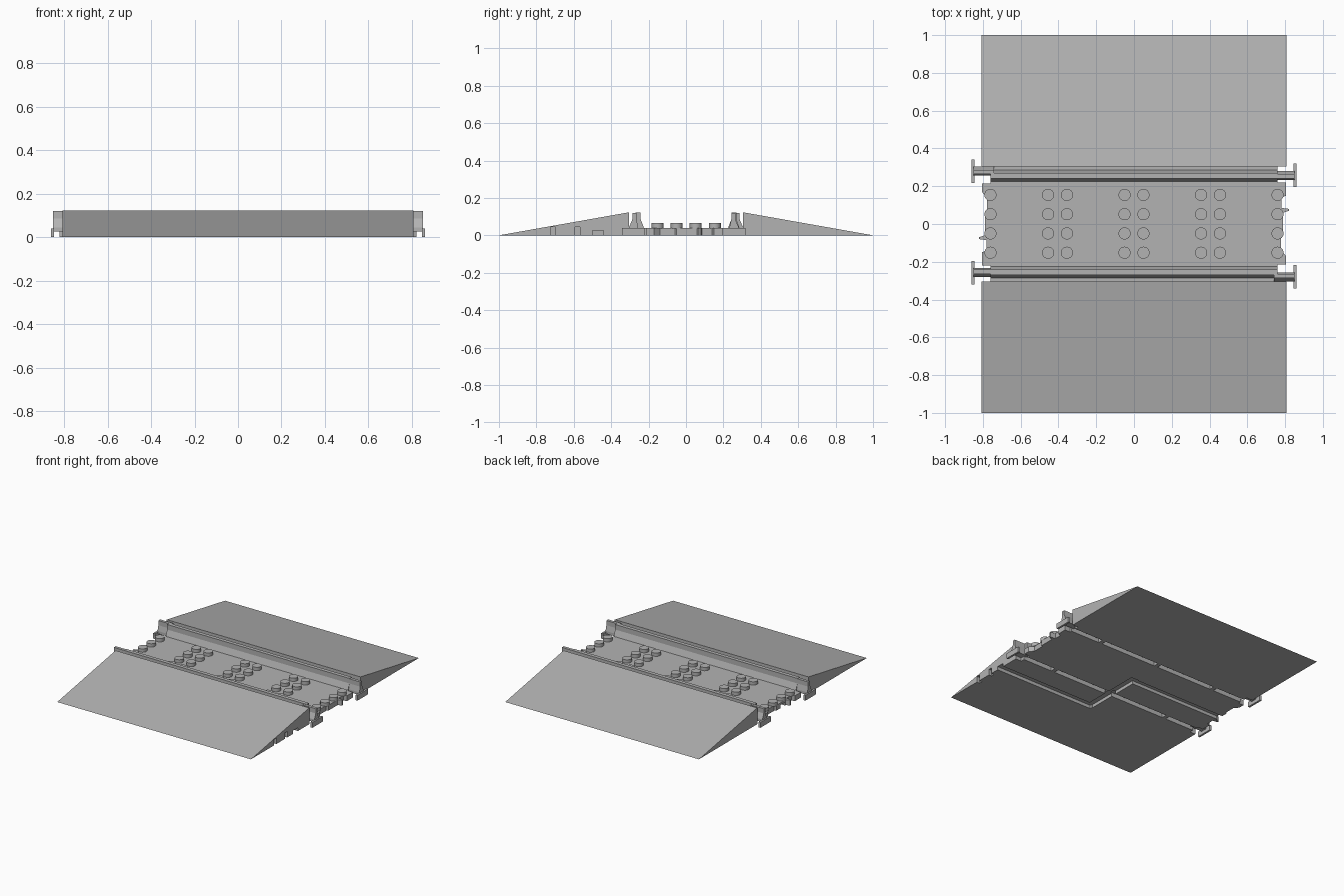
import bpy, bmesh, math
from mathutils import Matrix, Vector

cube = bpy.data.objects.get("Cube")
if cube:
    bpy.data.objects.remove(cube, do_unlink=True)

grey = bpy.data.materials.new("mid grey plastic")
grey.use_nodes = True
colour = (0.45, 0.45, 0.45, 1)
grey.diffuse_color = colour
grey.node_tree.nodes["Principled BSDF"].inputs["Base Color"].default_value = colour

half_turn = Matrix.Rotation(math.pi, 4, "Z")


def finish(name, bm):
    bmesh.ops.recalc_face_normals(bm, faces=bm.faces[:])
    mesh = bpy.data.meshes.new(name)
    bm.to_mesh(mesh)
    bm.free()
    mesh.materials.append(grey)
    obj = bpy.data.objects.new(name, mesh)
    bpy.context.collection.objects.link(obj)
    return obj


def prism(name, outline, lo, hi, axis="x"):
    """Extrude a (y, z) outline along x, or an (x, y) outline along z."""
    bm = bmesh.new()
    if axis == "x":
        verts = [bm.verts.new((lo, a, b)) for a, b in outline]
        step = Vector((hi - lo, 0, 0))
    else:
        verts = [bm.verts.new((a, b, lo)) for a, b in outline]
        step = Vector((0, 0, hi - lo))
    face = bm.faces.new(verts)
    new = bmesh.ops.extrude_face_region(bm, geom=[face])["geom"]
    bmesh.ops.translate(bm, vec=step, verts=[v for v in new if isinstance(v, bmesh.types.BMVert)])
    return finish(name, bm)


def box(name, x0, x1, y0, y1, z0, z1):
    return prism(name, [(y0, z0), (y1, z0), (y1, z1), (y0, z1)], x0, x1)


def turned_copy(obj, name):
    mesh = obj.data.copy()
    mesh.transform(half_turn)
    copy = bpy.data.objects.new(name, mesh)
    bpy.context.collection.objects.link(copy)
    return copy


def carve(obj, cutters):
    for cutter in cutters:
        cutter.hide_render = True
        mod = obj.modifiers.new("groove", "BOOLEAN")
        mod.operation = "DIFFERENCE"
        mod.solver = "EXACT"
        mod.object = cutter
    bpy.context.view_layer.update()
    graph = bpy.context.evaluated_depsgraph_get()
    carved = bpy.data.meshes.new_from_object(obj.evaluated_get(graph))
    obj.modifiers.clear()
    obj.data = carved


# Approach ramps
ramp_outline = [(0.305, 0), (1, 0), (0.305, 0.123)]
back_ramp = prism("back_ramp", ramp_outline, -0.808, 0.808)
front_ramp = turned_copy(back_ramp, "front_ramp")

# Track bed with keyed ends
key = [(0.805, -0.215), (0.805, -0.17), (0.778, -0.14), (0.778, -0.06), (0.79, -0.05),
       (0.79, 0.06), (0.82, 0.07), (0.82, 0.08), (0.78, 0.085), (0.78, 0.14),
       (0.805, 0.15), (0.805, 0.22)]
bed = prism("track_bed", key + [(-x, -y) for x, y in key], 0, 0.04, "z")

# Rails with their feet
rail_outline = [(0.215, 0), (0.306, 0), (0.306, 0.04), (0.285, 0.04), (0.27, 0.085),
                (0.27, 0.123), (0.242, 0.123), (0.242, 0.085), (0.225, 0.04), (0.215, 0.04)]
back_rail = prism("back_rail", rail_outline, -0.76, 0.76)

# Couplings at the rail ends: a tapered arm and a low cross plate
for side, sign, y in (("right", -1, 0.28), ("left", 1, 0.257)):
    arm = [(y - 0.024, 0.025), (y + 0.024, 0.025), (y + 0.024, 0.045),
           (y + 0.007, 0.085), (y + 0.007, 0.12), (y - 0.015, 0.12), (y - 0.015, 0.085),
           (y - 0.024, 0.045)]
    x0, x1 = sorted((sign * 0.74, sign * 0.85))
    arm_obj = prism(f"back_{side}_coupling_arm", arm, x0, x1)
    x0, x1 = sorted((sign * 0.845, sign * 0.86))
    plate = box(f"back_{side}_coupling_plate", x0, x1, y - 0.062, y + 0.062, 0, 0.04)
    other = "left" if side == "right" else "right"
    turned_copy(arm_obj, f"front_{other}_coupling_arm")
    turned_copy(plate, f"front_{other}_coupling_plate")

# Grooves under the rails, interrupted by bridges
rail_cuts = [box("rail_groove_cutter", x0, x0 + 0.47, 0.235, 0.275, -0.05, 0.03)
             for x0 in (-0.985, -0.485, 0.015, 0.515)]
front_rail = turned_copy(back_rail, "front_rail")
front_cuts = [turned_copy(c, "front_rail_groove_cutter") for c in rail_cuts]

# Stepped cable channel across the underside
channel = [box("channel_cutter", -0.025, 0.9, -0.5, -0.44, -0.05, 0.025),
           box("channel_cutter", -0.03, 0.03, -0.48, 0.01, -0.04, 0.0245),
           box("channel_cutter", -0.9, 0.025, -0.05, 0.005, -0.05, 0.024)]
# Clip notches in the side of the front ramp
notches = [box("notch_cutter", 0.785, 0.9, y - 0.013, y + 0.013, -0.05, 0.045)
           for y in (-0.71, -0.58)]

carve(back_rail, rail_cuts)
carve(front_rail, front_cuts + [channel[1]])
carve(bed, channel[1:])
carve(front_ramp, channel[:2] + notches)
for cutter in rail_cuts + front_cuts + channel + notches:
    bpy.data.objects.remove(cutter, do_unlink=True)

# Rows of round studs
bm = bmesh.new()
for x in (-0.76, -0.455, -0.355, -0.05, 0.05, 0.355, 0.455, 0.76):
    for row in range(4):
        spot = Matrix.Translation((x, 0.154 - row * 0.102, 0.051))
        bmesh.ops.create_cone(bm, cap_ends=True, segments=24, radius1=0.032,
                              radius2=0.032, depth=0.028, matrix=spot)
studs = finish("studs", bm)
bpy.ops.object.select_all(action="DESELECT")
studs.select_set(True)
bpy.context.view_layer.objects.active = studs
bpy.ops.object.shade_smooth_by_angle(angle=math.radians(30))
